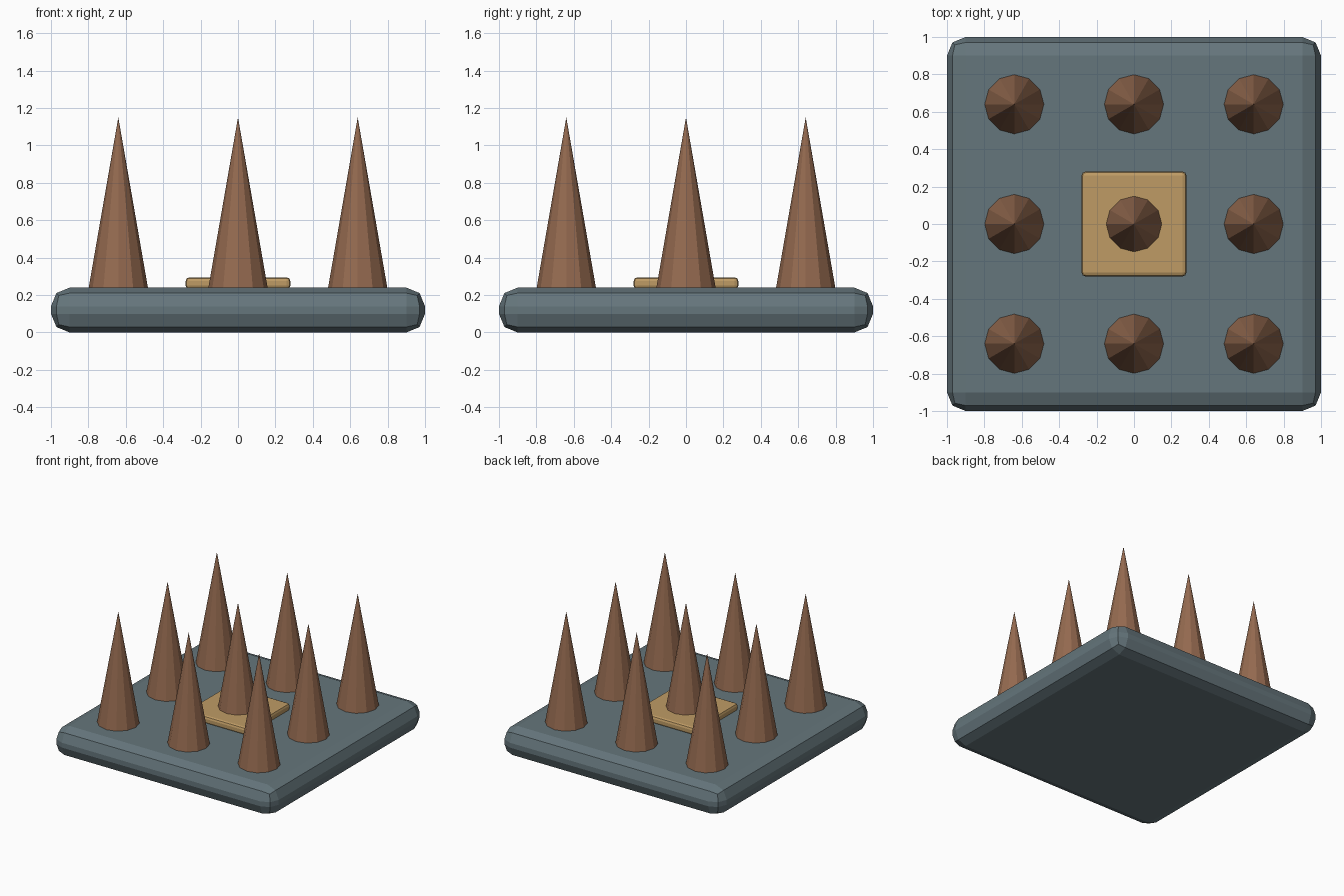
import bpy

if "Cube" in bpy.data.objects:
    bpy.data.objects.remove(bpy.data.objects["Cube"])


def material(name, rgb):
    m = bpy.data.materials.new(name)
    m.diffuse_color = (*rgb, 1)
    m.use_nodes = True
    m.node_tree.nodes["Principled BSDF"].inputs["Base Color"].default_value = m.diffuse_color
    return m


slate = material("slate", (0.13, 0.18, 0.20))
brown = material("brown", (0.30, 0.145, 0.08))
tan = material("tan", (0.52, 0.33, 0.13))


def bevelled_slab(name, side, z0, z1, bevel, mat):
    bpy.ops.mesh.primitive_cube_add(size=1, location=(0, 0, (z0 + z1) / 2))
    o = bpy.context.object
    o.name = name
    o.scale = (side, side, z1 - z0)
    bpy.ops.object.transform_apply(location=False, rotation=False, scale=True)
    b = o.modifiers.new("bevel", 'BEVEL')
    b.width = bevel
    b.segments = 2
    o.data.materials.append(mat)
    return o


# Base slab with rounded rim, and small plate sunk into its top
bevelled_slab("base_slab", 2.0, 0.0, 0.24, 0.1, slate)
bevelled_slab("centre_plate", 0.56, 0.23, 0.295, 0.02, tan)

# Three by three grid of twelve-sided spikes
Z0, Z1 = 0.23, 1.15
for i in range(3):
    for j in range(3):
        bpy.ops.mesh.primitive_cone_add(
            vertices=12, radius1=0.16, radius2=0, depth=Z1 - Z0,
            location=((i - 1) * 0.64, (j - 1) * 0.64, (Z0 + Z1) / 2))
        spike = bpy.context.object
        spike.name = f"spike_{i + 1}_{j + 1}"
        spike.data.materials.append(brown)
